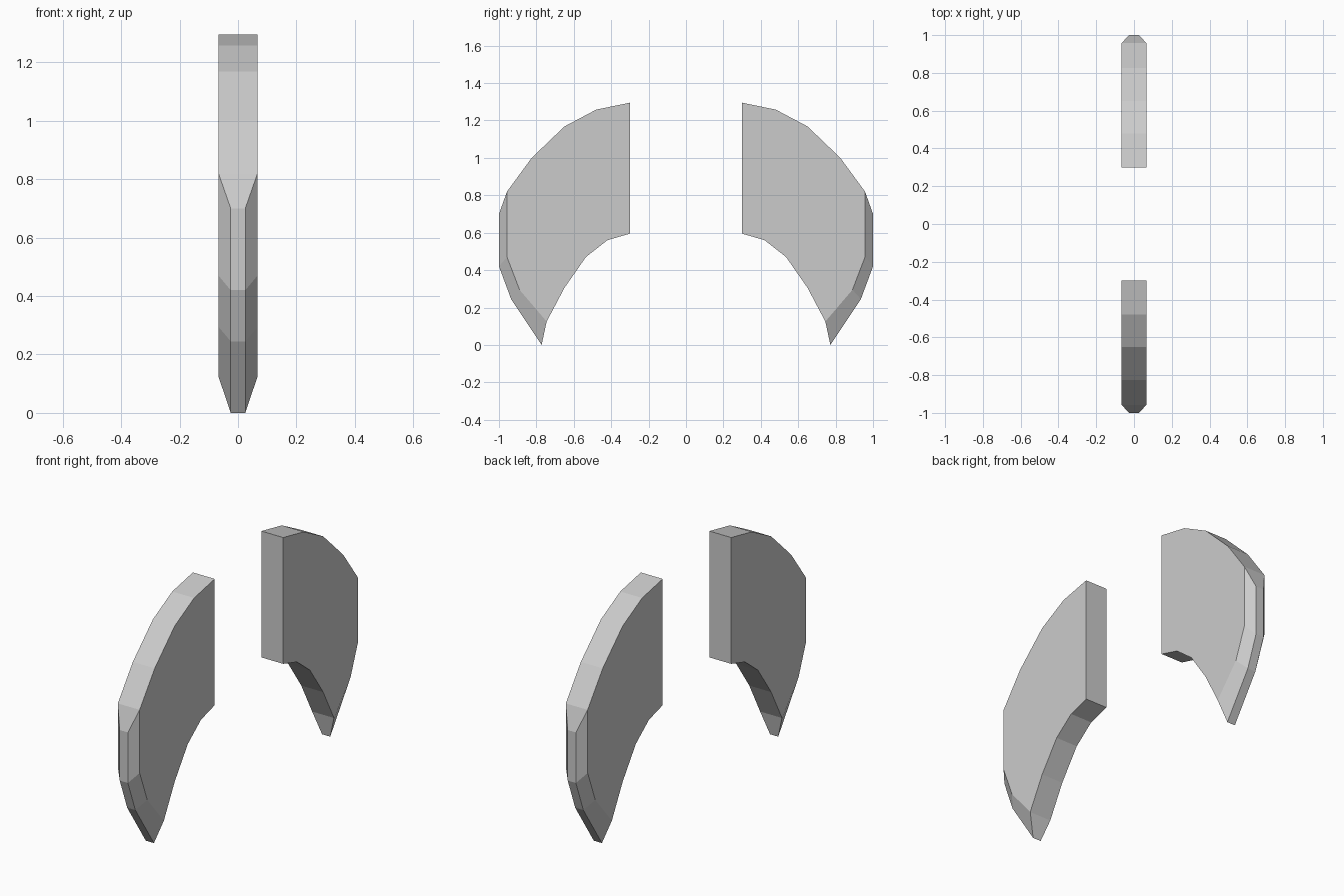
import bpy, bmesh

if "Cube" in bpy.data.objects:
    bpy.data.objects.remove(bpy.data.objects["Cube"])

HALF = 0.067   # half thickness of the plate
EDGE = 0.025   # half width of the flat rim

# Plate outline (y, z): inner curve up to the flat end, then over the top
BODY = [(0.65, 0.305), (0.535, 0.47), (0.42, 0.56), (0.3, 0.595),
        (0.3, 1.295), (0.48, 1.258), (0.65, 1.168), (0.825, 1.0)]
# Outer edge of the side face, and the matching narrow rim beyond it
SIDE = [(0.957, 0.82), (0.957, 0.47), (0.89, 0.295), (0.745, 0.125)]
RIM = [(1.0, 0.70), (1.0, 0.42), (0.935, 0.245), (0.772, 0.0)]


def curved_claw(name, sign):
    bm = bmesh.new()

    def row(points, x):
        return [bm.verts.new((x, sign * y, z)) for y, z in points]

    def strip(a, b):
        for i in range(len(a) - 1):
            bm.faces.new((a[i], a[i + 1], b[i + 1], b[i]))

    body, side, rim = [], [], []
    for s in (-1, 1):
        body.append(row(BODY, s * HALF))
        side.append(row(SIDE, s * HALF))
        rim.append(row(RIM, s * EDGE))
        # Flat side and chamfer
        bm.faces.new(body[-1] + side[-1])
        strip(side[-1], rim[-1])
    # Surfaces across the thickness: a closed loop of body, side ends and rim
    loops = [[sd[-1]] + b + [sd[0]] + r + [sd[-1]]
             for b, sd, r in zip(body, side, rim)]
    strip(*loops)

    bmesh.ops.recalc_face_normals(bm, faces=bm.faces)
    mesh = bpy.data.meshes.new(name)
    bm.to_mesh(mesh)
    bm.free()
    obj = bpy.data.objects.new(name, mesh)
    bpy.context.collection.objects.link(obj)


curved_claw("front_claw", -1)
curved_claw("back_claw", 1)
